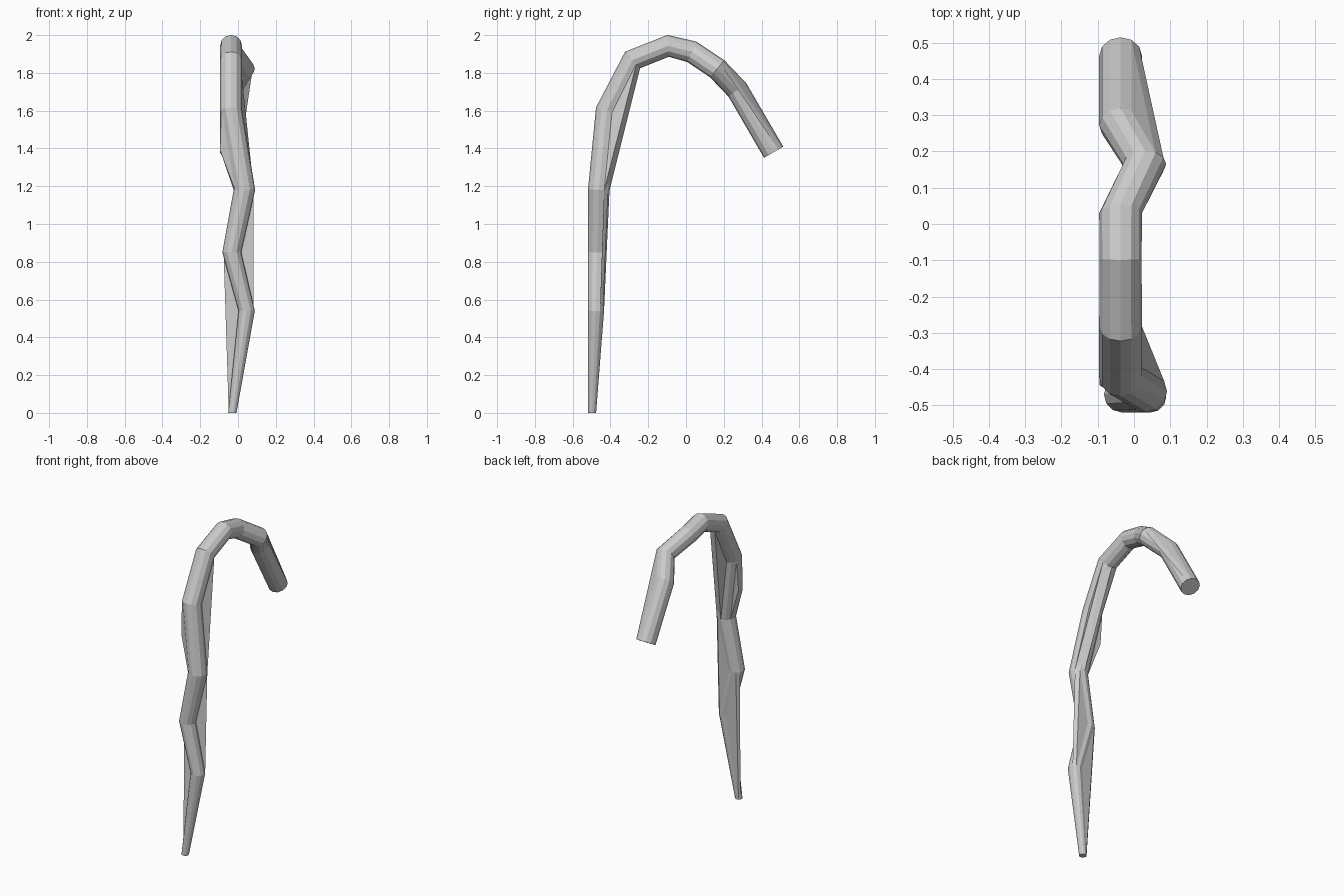
import bpy, bmesh
from math import sin, cos, pi
from mathutils import Vector

if "Cube" in bpy.data.objects:
    bpy.data.objects.remove(bpy.data.objects["Cube"])

SIDES = 12
# Centre line of the crooked cane: x, y, z, radius
PATH = [(-0.03, -0.498, 0.00, 0.022), (0.046, -0.477, 0.54, 0.043),
        (-0.033, -0.470, 0.85, 0.050), (0.034, -0.462, 1.18, 0.057),
        (-0.037, -0.420, 1.60, 0.059), (-0.037, -0.283, 1.868, 0.059),
        (-0.037, -0.095, 1.943, 0.058), (-0.037, 0.030, 1.912, 0.059),
        (0.030, 0.165, 1.822, 0.059), (-0.037, 0.272, 1.710, 0.059),
        (-0.037, 0.464, 1.380, 0.059)]


def make_object(name, bm):
    bmesh.ops.recalc_face_normals(bm, faces=bm.faces)
    mesh = bpy.data.meshes.new(name)
    bm.to_mesh(mesh)
    bm.free()
    obj = bpy.data.objects.new(name, mesh)
    bpy.context.collection.objects.link(obj)
    return obj


# Cross-sections, mitred in the plane of the hook (side 0 = +x, side 3 = inner)
rings = []
last = len(PATH) - 1
for i, (x, y, z, r) in enumerate(PATH):
    c = Vector((x, y, z))
    dirs = []
    for a, b in ((i - 1, i), (i, i + 1)):
        if a >= 0 and b <= last:
            d = Vector((0, PATH[b][1] - PATH[a][1], PATH[b][2] - PATH[a][2]))
            dirs.append(d.normalized())
    t = sum(dirs, Vector()).normalized()
    if i == 0:
        t = Vector((0, 0, 1))
    inner = Vector((0, t.z, -t.y))
    rings.append([c + r * (cos(2 * pi * k / SIDES) * Vector((1, 0, 0))
                           + sin(2 * pi * k / SIDES) * inner)
                  for k in range(SIDES)])

# Cane shaft and hook
bm = bmesh.new()
vr = [[bm.verts.new(p) for p in ring] for ring in rings]
for a, b in zip(vr, vr[1:]):
    for k in range(SIDES):
        n = (k + 1) % SIDES
        bm.faces.new((a[k], a[n], b[n], b[k]))
bm.faces.new(vr[0][::-1])
bm.faces.new(vr[-1])
make_object("cane", bm)

# Flat webs bridging the bends: three rings, two neighbouring sides
WEBS = {"lower_left_web": ((0, 1, 2), (4, 5)),
        "lower_right_web": ((1, 2, 3), (1, 2)),
        "upper_right_web": ((3, 4, 5), (1, 3)),
        "hook_web": ((8, 9, 10), (11, 10))}


def hull_object(name, points):
    bm = bmesh.new()
    for p in points:
        bm.verts.new(p)
    res = bmesh.ops.convex_hull(bm, input=bm.verts)
    loose = [g for g in res["geom_interior"] if isinstance(g, bmesh.types.BMVert)]
    bmesh.ops.delete(bm, geom=loose, context="VERTS")
    make_object(name, bm)


for name, (ids, sides) in WEBS.items():
    hull_object(name, [rings[i][k] for i in ids for k in sides])

# Knot on the left of the upper shaft
hull_object("left_knot", [rings[i][k] for i in (3, 4) for k in (5, 6, 7)]
            + [Vector((-0.095, -0.445, 1.39)), Vector((-0.09, -0.41, 1.40))])
